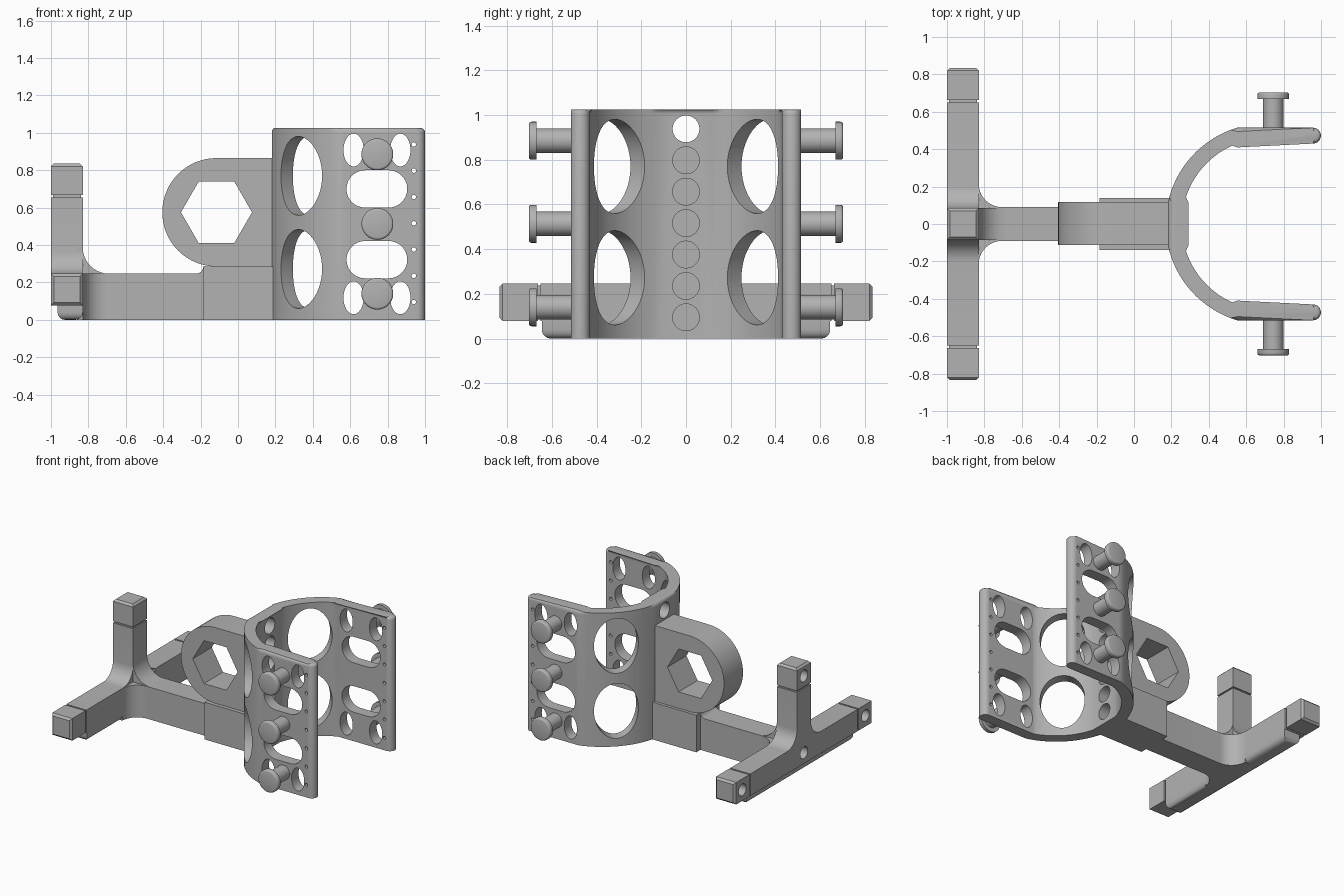
import bpy, bmesh, math
from mathutils import Matrix, Vector

cube = bpy.data.objects.get("Cube")
if cube:
    bpy.data.objects.remove(cube, do_unlink=True)

GREY = (0.45, 0.45, 0.45, 1)
mat = bpy.data.materials.new("plain grey")
mat.use_nodes = True
mat.diffuse_color = GREY
mat.node_tree.nodes["Principled BSDF"].inputs["Base Color"].default_value = GREY


def arc(cx, cy, rx, ry, a0, a1, n):
    """Points on an elliptical arc, angles in degrees."""
    angles = [math.radians(a0 + (a1 - a0) * i / n) for i in range(n + 1)]
    return [(cx + rx * math.cos(a), cy + ry * math.sin(a)) for a in angles]


def oval(cx, cy, rx, ry, n=32):
    return arc(cx, cy, rx, ry, 0, 360, n)[:-1]


def add_prism(bm, pts, axis, a, b, m=Matrix()):
    """Extrude a 2D outline along one axis from a to b."""
    def place(p, d):
        u, v = p
        return m @ Vector({"x": (d, u, v), "y": (u, d, v), "z": (u, v, d)}[axis])
    low = [bm.verts.new(place(p, a)) for p in pts]
    high = [bm.verts.new(place(p, b)) for p in pts]
    bm.faces.new(low)
    bm.faces.new(high)
    for i in range(len(pts)):
        j = (i + 1) % len(pts)
        bm.faces.new((low[i], low[j], high[j], high[i]))


def finish(name, bm):
    bmesh.ops.recalc_face_normals(bm, faces=bm.faces[:])
    mesh = bpy.data.meshes.new(name)
    bm.to_mesh(mesh)
    bm.free()
    mesh.materials.append(mat)
    ob = bpy.data.objects.new(name, mesh)
    bpy.context.collection.objects.link(ob)
    return ob


def prism(name, pts, axis, a, b):
    bm = bmesh.new()
    add_prism(bm, pts, axis, a, b)
    return finish(name, bm)


def round_edges(bm, test, offset, segments):
    """Bevel the edges whose two ends both pass the test."""
    edges = [e for e in bm.edges if all(test(v.co) for v in e.verts)]
    bmesh.ops.bevel(bm, geom=edges, offset=offset, segments=segments,
                    profile=0.5, affect="EDGES")


def box(name, lo, hi, test=None, offset=0.02, segments=1):
    bm = bmesh.new()
    rect = [(lo[0], lo[1]), (hi[0], lo[1]), (hi[0], hi[1]), (lo[0], hi[1])]
    add_prism(bm, rect, "z", lo[2], hi[2])
    if test:
        round_edges(bm, test, offset, segments)
    return finish(name, bm)


def select_only(ob):
    bpy.ops.object.select_all(action="DESELECT")
    ob.select_set(True)
    bpy.context.view_layer.objects.active = ob


def cut(ob, bm):
    """Subtract the cutter mesh and discard it."""
    cutter = finish("cutter", bm)
    cutter.hide_render = True
    mod = ob.modifiers.new("holes", "BOOLEAN")
    mod.operation = "DIFFERENCE"
    mod.solver = "EXACT"
    mod.object = cutter
    select_only(ob)
    bpy.ops.object.modifier_apply(modifier=mod.name)
    bpy.data.objects.remove(cutter, do_unlink=True)


def smooth(ob):
    select_only(ob)
    bpy.ops.object.shade_smooth_by_angle(angle=math.radians(32))


# Open U-shaped cuff
TOP = 1.025
outer_a = math.degrees(math.atan2(0.515, 0.157))
inner_a = math.degrees(math.atan2(0.43, 0.1645))
outer = arc(0.707, 0, 0.538, 0.538, 180 - outer_a, 168, 16)
inner = arc(0.7145, 0, 0.46, 0.46, 165, 180 - inner_a, 16)
half = inner + arc(0.957, 0.4725, 0.0425, 0.0425, -90, 90, 12) + outer
outline = half + [(x, -y) for x, y in reversed(half)]
bm = bmesh.new()
add_prism(bm, outline, "z", 0, TOP)
round_edges(bm, lambda c: c.z > TOP - 0.001, 0.02, 3)
cuff = finish("cuff", bm)

# Openings in the cuff: slots, ovals, pinholes, large windows, spine holes
bm = bmesh.new()
for z in (0.322, 0.7):
    slot = arc(0.805, z, 0.1, 0.1, -90, 90, 14) + arc(0.68, z, 0.1, 0.1, 90, 270, 14)
    add_prism(bm, slot, "y", -0.65, 0.65)
for z in (0.118, 0.908):
    for x in (0.618, 0.868):
        add_prism(bm, oval(x, z, 0.054, 0.088), "y", -0.65, 0.65)
for i in range(7):
    z = 0.095 + 0.1405 * i
    add_prism(bm, oval(0.94, z, 0.012, 0.012, 12), "y", -0.65, 0.65)
    add_prism(bm, oval(0, z, 0.06, 0.06), "x", 0.1, 0.35)
for s in (-1, 1):
    turn = Matrix.Translation((0.37, s * 0.33, 0)) @ Matrix.Rotation(-s * math.pi / 4, 4, "Z")
    for z in (0.272, 0.77):
        add_prism(bm, oval(0, z, 0.157, 0.211, 48), "x", -0.15, 0.15, turn)
cut(cuff, bm)
smooth(cuff)

# Strap pegs on both sides of the cuff
for s, side in ((-1, "right"), (1, "left")):
    for z, level in ((0.14, "lower"), (0.513, "middle"), (0.885, "upper")):
        smooth(prism(f"{side}_{level}_peg", oval(0.745, z, 0.055, 0.055), "y", s * 0.49, s * 0.68))
        bm = bmesh.new()
        add_prism(bm, oval(0.745, z, 0.085, 0.085), "y", s * 0.668, s * 0.703)
        round_edges(bm, lambda c: abs(c.y) > 0.7, 0.012, 3)
        smooth(finish(f"{side}_{level}_peg_head", bm))

# Lug with a hexagonal socket
lug = prism("socket_lug", arc(-0.115, 0.575, 0.29, 0.29, 90, 270, 32) + [(0.19, 0.285), (0.19, 0.865)],
            "y", -0.112, 0.118)
bm = bmesh.new()
add_prism(bm, oval(-0.115, 0.575, 0.19, 0.19, 6), "y", -0.3, 0.3)
cut(lug, bm)
smooth(lug)
box("lug_base", (-0.185, -0.14, 0), (0.19, 0.14, 0.285))

# Arm, flaring into the cross bar
side = [(-0.15, 0.09)] + arc(-0.705, 0.215, 0.125, 0.125, 270, 180, 10) + [(-0.86, 0.215)]
smooth(prism("arm", side + [(x, -y) for x, y in reversed(side)], "z", 0, 0.247))
smooth(prism("arm_step", [(-0.15, 0.2), (-0.15, 0.285)] + arc(-0.225, 0.287, 0.04, 0.04, 0, -90, 6)
             + [(-0.225, 0.2)], "y", -0.09, 0.09))
smooth(prism("arm_web", [(-0.86, 0.2), (-0.69, 0.2)] + arc(-0.69, 0.387, 0.14, 0.14, 270, 180, 10)
             + [(-0.86, 0.387)], "y", -0.085, 0.085))

# Upright post and cross bar in one outline, with curved inner corners
wing = arc(0.205, 0.367, 0.12, 0.12, 180, 270, 10)
edge = [(0.085, 0.655)] + wing + [(0.65, 0.247), (0.65, 0.078)]
cross = prism("post_and_cross_bar", edge + [(-y, z) for y, z in reversed(edge)], "x", -1, -0.83)
bm = bmesh.new()
add_prism(bm, oval(0, 0.162, 0.045, 0.045, 24), "x", -1.1, -0.9)
cut(cross, bm)
smooth(cross)
foot = box("cross_bar_foot", (-0.965, -0.645, 0), (-0.83, 0.645, 0.09),
           lambda c: c.z < 0.001, 0.04, 4)
smooth(foot)

# Chamfered tips, each set off by a narrow groove and bored on the outside
for s, label in ((-1, "right"), (1, "left")):
    y0, y1 = sorted((s * 0.662, s * 0.835))
    tip = box(f"{label}_tip", (-1, y0, 0.078), (-0.83, y1, 0.247), lambda c: abs(c.y) > 0.83, 0.015)
    bm = bmesh.new()
    add_prism(bm, oval(s * 0.745, 0.162, 0.045, 0.045, 24), "x", -1.1, -0.9)
    cut(tip, bm)
    smooth(tip)
    y0, y1 = sorted((s * 0.64, s * 0.67))
    box(f"{label}_tip_neck", (-0.99, y0, 0.088), (-0.84, y1, 0.237))
tip = box("top_tip", (-1, -0.085, 0.667), (-0.83, 0.085, 0.835), lambda c: c.z > 0.83, 0.015)
bm = bmesh.new()
add_prism(bm, oval(0, 0.75, 0.045, 0.045, 24), "x", -1.1, -0.9)
cut(tip, bm)
smooth(tip)
box("top_tip_neck", (-0.99, -0.075, 0.64), (-0.84, 0.075, 0.68))
